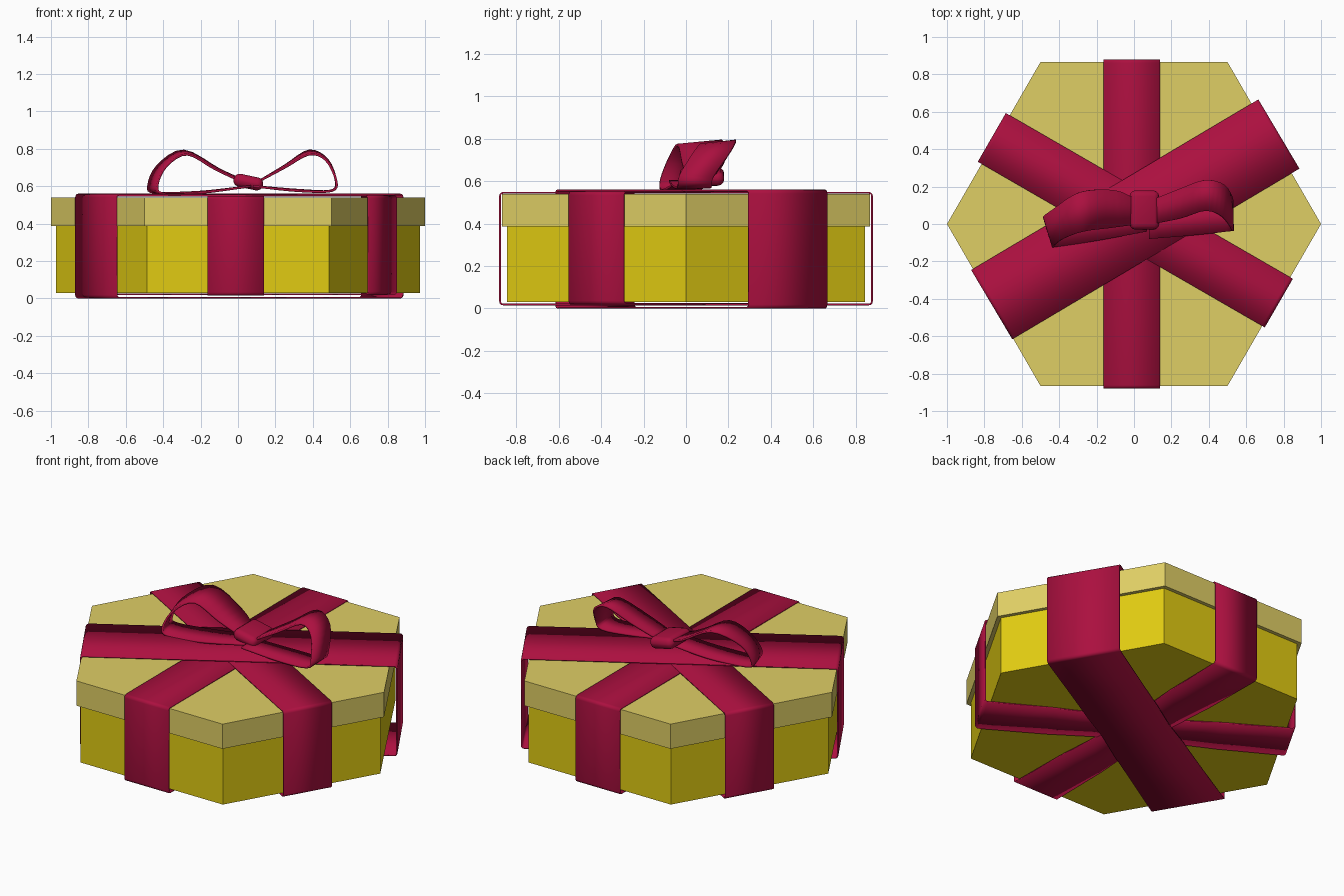
import bpy, bmesh, math
from mathutils import Vector

if "Cube" in bpy.data.objects:
    bpy.data.objects.remove(bpy.data.objects["Cube"])


def material(name, rgb):
    m = bpy.data.materials.new(name)
    m.diffuse_color = (*rgb, 1)
    m.use_nodes = True
    m.node_tree.nodes["Principled BSDF"].inputs["Base Color"].default_value = m.diffuse_color
    return m


YELLOW = material("box_yellow", (0.75, 0.60, 0.006))
CREAM = material("lid_cream", (0.74, 0.62, 0.13))
RED = material("ribbon_red", (0.41, 0.005, 0.05))


def add_mesh(name, bm, mat, smooth=False):
    bmesh.ops.recalc_face_normals(bm, faces=bm.faces)
    me = bpy.data.meshes.new(name)
    bm.to_mesh(me)
    bm.free()
    ob = bpy.data.objects.new(name, me)
    bpy.context.collection.objects.link(ob)
    me.materials.append(mat)
    if smooth:
        bpy.ops.object.select_all(action='DESELECT')
        ob.select_set(True)
        bpy.context.view_layer.objects.active = ob
        bpy.ops.object.shade_smooth_by_angle(angle=math.radians(35))
    return ob


def hex_prism(name, radius, z0, z1, mat):
    bm = bmesh.new()
    ring = [bm.verts.new((radius * math.cos(i * math.pi / 3),
                          radius * math.sin(i * math.pi / 3), z0)) for i in range(6)]
    base = bm.faces.new(ring)
    up = bmesh.ops.extrude_face_region(bm, geom=[base])
    bmesh.ops.translate(bm, vec=(0, 0, z1 - z0),
                        verts=[v for v in up["geom"] if isinstance(v, bmesh.types.BMVert)])
    if not base.is_valid or len(bm.faces) < 8:
        bm.faces.new(ring)
    return add_mesh(name, bm, mat)


def strip(name, edge_a, edge_b, closed, thickness):
    """Ribbon sheet between two edge paths, thickened."""
    bm = bmesh.new()
    a = [bm.verts.new(p) for p in edge_a]
    b = [bm.verts.new(p) for p in edge_b]
    n = len(a)
    for i in range(n if closed else n - 1):
        j = (i + 1) % n
        bm.faces.new((a[i], a[j], b[j], b[i]))
    ob = add_mesh(name, bm, RED, smooth=True)
    mod = ob.modifiers.new("thickness", 'SOLIDIFY')
    mod.thickness = thickness
    mod.offset = 0
    return ob


def wrap(name, angle, centre, half_len, width, z0, z1, pinch):
    """Ribbon running all the way round the box, gathered under the base."""
    r, t = 0.015, 0.008
    L, lo, hi = half_len - t / 2, z0 + t / 2, z1 - t / 2
    pts = []
    for cx, cz, start in ((L - r, hi - r, 90), (L - r, lo + r, 0),
                          (-L + r, lo + r, -90), (-L + r, hi - r, 180)):
        for k in range(4):
            a = math.radians(start - 30 * k)
            pts.append((cx + r * math.cos(a), cz + r * math.sin(a), 1))
        if start == 0:
            pts += [(s * L, lo, w) for s, w in
                    ((0.55, 0.97), (0.25, (1 + pinch) / 2), (0, pinch),
                     (-0.25, (1 + pinch) / 2), (-0.55, 0.97))]
    d = Vector((math.cos(angle), math.sin(angle), 0))
    side = Vector((-d.y, d.x, 0)) * width / 2
    c = Vector((*centre, 0))
    edges = [[c + d * s + side * w * sg + Vector((0, 0, z)) for s, z, w in pts]
             for sg in (-1, 1)]
    strip(name, *edges, True, t)


def smooth_path(points, steps=4):
    """Catmull-Rom path through the points."""
    p = [Vector(q) for q in points]
    p = [2 * p[0] - p[1]] + p + [2 * p[-1] - p[-2]]
    out = []
    for i in range(1, len(p) - 2):
        a, b, c, d = p[i - 1:i + 3]
        for k in range(steps):
            t = k / steps
            out.append(0.5 * (2 * b + (c - a) * t + (2 * a - 5 * b + 4 * c - d) * t * t
                              + (3 * b - a - 3 * c + d) * t ** 3))
    return out + [p[-2]]


# Box and lid
hex_prism("box", 0.974, 0.03, 0.40, YELLOW)
hex_prism("lid", 1.0, 0.387, 0.54, CREAM)

# Three ribbons round the box
wrap("ribbon_front_back", math.radians(90), (-0.011, 0), 0.88, 0.302, 0.015, 0.549, 0.7)
wrap("ribbon_narrow_diagonal", math.radians(-30), (0.007, 0.02), 0.886, 0.30, 0.018, 0.553, 0.7)
wrap("ribbon_wide_diagonal", math.radians(30.7), (0.007, 0.025), 0.893, 0.43, 0.0, 0.56, 0.92)

# Bow loops, given by front and back edge
left_front = [(0.03, 0.0, 0.62), (-0.12, -0.02, 0.69), (-0.27, -0.04, 0.77), (-0.38, -0.08, 0.71),
              (-0.43, -0.12, 0.61), (-0.40, -0.12, 0.56), (-0.2, -0.09, 0.565), (0.07, -0.04, 0.60)]
left_back = [(0.03, 0.12, 0.63), (-0.1, 0.18, 0.69), (-0.29, 0.17, 0.79), (-0.43, 0.08, 0.71),
             (-0.48, 0.04, 0.60), (-0.44, 0.04, 0.565), (-0.2, 0.08, 0.57), (0.07, 0.10, 0.60)]
right_front = [(0.1, 0.0, 0.62), (0.25, 0.03, 0.70), (0.38, 0.07, 0.77), (0.47, 0.04, 0.74),
               (0.525, -0.03, 0.63), (0.50, -0.04, 0.575), (0.32, -0.06, 0.575), (0.08, -0.08, 0.60)]
right_back = [(0.1, 0.13, 0.62), (0.25, 0.19, 0.71), (0.38, 0.235, 0.79), (0.48, 0.21, 0.74),
              (0.525, 0.13, 0.62), (0.49, 0.12, 0.575), (0.32, 0.1, 0.58), (0.08, 0.06, 0.60)]
strip("bow_loop_left", smooth_path(left_front), smooth_path(left_back), False, 0.012)
strip("bow_loop_right", smooth_path(right_front), smooth_path(right_back), False, 0.012)

# Bow knot
bm = bmesh.new()
bmesh.ops.create_cube(bm, size=1)
bmesh.ops.scale(bm, vec=(0.16, 0.21, 0.07), verts=bm.verts)
bmesh.ops.bevel(bm, geom=bm.edges[:], offset=0.032, segments=3, profile=0.5, affect='EDGES')
knot = add_mesh("bow_knot", bm, RED, smooth=True)
knot.location = (0.055, 0.075, 0.622)
knot.rotation_euler = (0, math.radians(12), 0)
